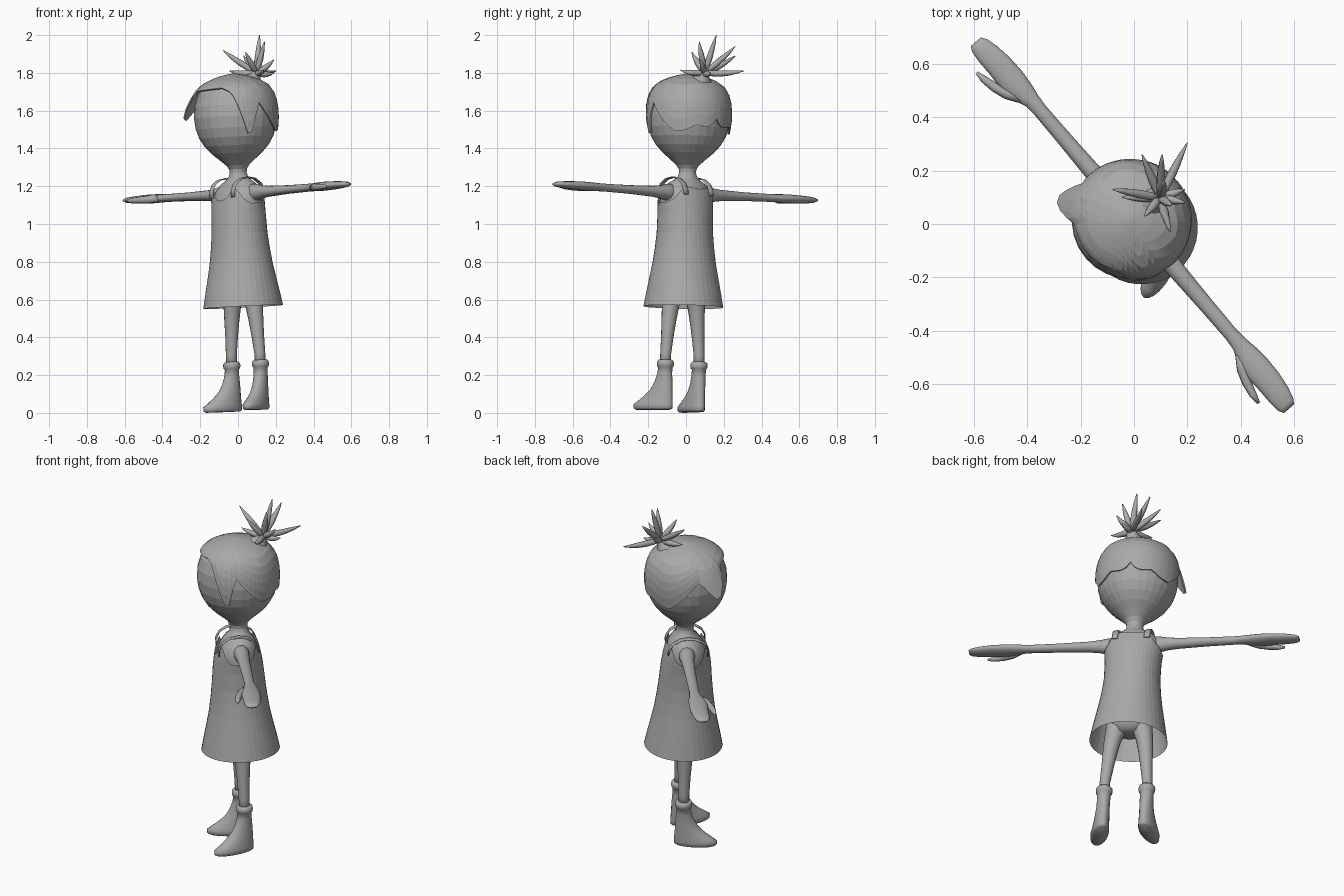
import bpy, bmesh, math
from mathutils import Vector as V, Matrix, Quaternion

grey = bpy.data.materials.new("plain_grey")
grey.diffuse_color = (0.4, 0.4, 0.4, 1)

# The figure is built upright facing -y, then turned and leaned slightly
lean = V((0, 0, 1)).rotation_difference(V((-0.05, 0.02, 1))).to_matrix().to_4x4()
POSE = Matrix.Translation((0.055, -0.025, 0.012)) @ lean @ Matrix.Rotation(math.radians(-49.5), 4, 'Z')


def interp(table, x, k=1):
    """Linear lookup in a table of rows sorted by their first value."""
    if x <= table[0][0]:
        return table[0][k]
    for a, b in zip(table, table[1:]):
        if x <= b[0]:
            return a[k] + (b[k] - a[k]) * (x - a[0]) / (b[0] - a[0])
    return table[-1][k]


def skin(name, rows, cap=(True, True), smooth=False, mat=POSE):
    """Join closed rows of points into one surface."""
    bm = bmesh.new()
    vs = [[bm.verts.new(p) for p in row] for row in rows]
    n = len(rows[0])
    for a, b in zip(vs, vs[1:]):
        for i in range(n):
            j = (i + 1) % n
            bm.faces.new((a[i], a[j], b[j], b[i]))
    if cap[0]:
        bm.faces.new(vs[0])
    if cap[1]:
        bm.faces.new(vs[-1])
    bmesh.ops.recalc_face_normals(bm, faces=bm.faces)
    me = bpy.data.meshes.new(name)
    bm.to_mesh(me)
    bm.free()
    me.transform(mat)
    me.materials.append(grey)
    for p in me.polygons:
        p.use_smooth = smooth
    ob = bpy.data.objects.new(name, me)
    bpy.context.collection.objects.link(ob)
    return ob


def ring(c, u, v, n):
    c, u, v = V(c), V(u), V(v)
    return [c + u * math.cos(2 * math.pi * i / n) + v * math.sin(2 * math.pi * i / n) for i in range(n)]


def stack(rows, n, x=0.0):
    """Horizontal ellipses from rows of (z, rx, ry, y centre)."""
    return [ring((x, r[3], r[0]), (r[1], 0, 0), (0, r[2], 0), n) for r in rows]


def tube(name, pts, radii, n=8, mat=POSE):
    pts = [V(p) for p in pts]
    rows = []
    for i, p in enumerate(pts):
        t = (pts[min(i + 1, len(pts) - 1)] - pts[max(i - 1, 0)]).normalized()
        u = t.cross(V((0.31, -0.87, 0.12))).normalized()
        rows.append(ring(p, u * radii[i], t.cross(u) * radii[i], n))
    return skin(name, rows, smooth=True, mat=mat)


def around(n):
    for i in range(n):
        yield -math.pi + 2 * math.pi * i / n


# Torso and neck
skin("torso", stack([(0.60, .06, .06, 0), (0.64, .115, .085, 0), (0.72, .13, .11, 0), (0.90, .138, .128, 0),
                     (1.05, .143, .122, 0), (1.12, .150, .112, 0), (1.165, .145, .098, .005),
                     (1.20, .115, .078, .008), (1.222, .075, .06, .01), (1.24, .052, .05, .011),
                     (1.265, .044, .044, .012), (1.29, .046, .046, .012)], 24), smooth=True)

# Head
skin("head", stack([(z, r, r, .012) for z, r in
                    [(1.255, .044), (1.28, .047), (1.30, .06), (1.33, .093), (1.365, .134), (1.405, .17),
                     (1.45, .197), (1.50, .213), (1.56, .220), (1.62, .214), (1.68, .194),
                     (1.72, .165), (1.75, .12), (1.768, .05)]], 28))

# Dress body with scooped neckline and armholes
fit = [(0.55, .212, .212), (0.62, .20, .198), (0.70, .186, .180), (0.80, .168, .160), (0.92, .153, .146),
       (1.04, .154, .136), (1.12, .162, .124), (1.18, .156, .108)]
neckline = [(0, 1.115), (14, 1.122), (24, 1.15), (30, 1.18), (40, 1.17), (52, 1.125), (70, 1.095), (100, 1.095),
            (125, 1.12), (138, 1.16), (148, 1.185), (158, 1.18), (180, 1.172)]
rows = []
for z in [.55, .62, .70, .78, .86, .94, 1.02, 0.25, 0.5, 0.75, 1.0]:
    row = []
    for th in around(40):
        upper = len(rows) > 6
        h = 1.02 + (interp(neckline, abs(math.degrees(th))) - 1.02) * z if upper else z
        row.append((interp(fit, h) * math.sin(th), -interp(fit, h, 2) * math.cos(th), h))
    rows.append(row)
skin("dress", rows, cap=(False, False))

# Hair cap with a ragged edge and side locks
crown = [(1.40, .205), (1.46, .218), (1.50, .226), (1.56, .231), (1.62, .228), (1.67, .216), (1.715, .192),
         (1.745, .152), (1.765, .105), (1.778, .06), (1.786, .015)]
edge_left = [(0, 1.705), (30, 1.71), (42, 1.69), (50, 1.655), (58, 1.56), (66, 1.465), (72, 1.47), (78, 1.56),
             (84, 1.625), (92, 1.58), (105, 1.52), (120, 1.47), (135, 1.475), (150, 1.505), (165, 1.495),
             (173, 1.505), (180, 1.54)]
edge_right = [(0, 1.705), (30, 1.70), (40, 1.68), (50, 1.60), (56, 1.55), (62, 1.555), (70, 1.61),
              (78, 1.635)] + edge_left[8:]
rows = []
for t in [0, .06, .14, .24, .36, .5, .62, .74, .86, 1]:
    row = []
    for th in around(60):
        d = math.degrees(th)
        low = interp(edge_left if d > 0 else edge_right, abs(d))
        z = 1.786 - (1.786 - low) * t ** 1.5
        flare = 0.062 * max(0, 1 - abs(d + 57) / 20) * t ** 3      # right lock flicks outwards
        r = interp(crown, z) + flare
        row.append((r * math.sin(th), .012 - r * math.cos(th), z))
    rows.append(row)
hair = skin("hair_cap", rows, cap=(True, False))
shell = hair.modifiers.new("thickness", 'SOLIDIFY')
shell.thickness = 0.008
shell.offset = -1

# Topknot: stalk and curved spikes (placed in world space)
ID = Matrix.Identity(4)
root = V((.098, .098, 1.80))
tube("topknot_stalk", [(.06, .075, 1.72), (.077, .085, 1.755), (.09, .093, 1.78), root, (.104, .104, 1.825)],
     [.085, .058, .032, .024, .018], 12, ID)
tips = [(.20, .305, 1.81), (.114, .16, 2.0), (-.08, .13, 1.92), (.105, .26, 1.94), (.03, .26, 1.89),
        (.135, -.03, 1.815), (.14, .07, 1.965), (.19, .08, 1.87), (.04, .03, 1.91), (-.045, .10, 1.81),
        (.19, .13, 1.80)]
for k, tip in enumerate(tips):
    tip = V(tip)
    flat = tip.z < 1.9
    mid = (root + tip) / 2 + V((0, 0, -.015 if flat else -.01)) + (tip - root) * (.05 if flat else .1)
    path = [root * (1 - t) ** 2 + mid * 2 * t * (1 - t) + tip * t * t for t in (0, .2, .4, .6, .8, 1)]
    tube("topknot_spike_%d" % (k + 1), path, [.012, .016, .017, .014, .009, .002], 8, ID)

for s, side in ((1, "left"), (-1, "right")):
    # Arm and mitten hand: x, y centre, half width, half thickness
    arm = [(.09, .008, .045, .048), (.14, .010, .043, .045), (.18, .012, .037, .036), (.24, .012, .033, .029),
           (.40, .012, .029, .023), (.55, .012, .027, .021), (.60, .012, .031, .021), (.65, .006, .045, .023),
           (.71, .004, .052, .024), (.78, .005, .049, .022), (.84, .001, .045, .019), (.885, -.003, .037, .015),
           (.905, -.004, .025, .008)]
    skin(side + "_arm", [ring((s * x, y, 1.149 + .01 * x), (0, w, 0), (0, 0, h), 16) for x, y, w, h in arm],
         smooth=True)
    tube(side + "_thumb", [(s * .63, -.012, 1.154), (s * .68, -.042, 1.153), (s * .73, -.062, 1.152),
                           (s * .78, -.073, 1.152), (s * .815, -.077, 1.152)],
         [.018, .021, .018, .014, .006], 10)

    # Dress strap over the shoulder: a flat ribbon along y, z
    path = [(-.108, 1.13), (-.108, 1.165), (-.088, 1.203), (-.05, 1.226), (0, 1.234), (.045, 1.226),
            (.085, 1.20), (.104, 1.165), (.108, 1.14)]
    rows = []
    for i, (y, z) in enumerate(path):
        a, b = path[max(i - 1, 0)], path[min(i + 1, len(path) - 1)]
        nrm = V((0, a[1] - b[1], b[0] - a[0])).normalized()
        rows.append(ring((s * .088, y, z), (.017, 0, 0), nrm * .004, 8))
    skin(side + "_strap", rows, smooth=True)

    # Leg
    leg = [(.22, .118, .029), (.30, .116, .029), (.40, .106, .034), (.48, .098, .040), (.55, .089, .046),
           (.62, .073, .056), (.70, .062, .062)]
    skin(side + "_leg", [ring((s * x, 0, z), (r, 0, 0), (0, r, 0), 16) for z, x, r in leg], smooth=True)

    # Boot with a rolled cuff, toes turned outwards
    boot = stack([(0, .038, .105, -.068), (.008, .046, .116, -.070), (.028, .047, .117, -.070),
                  (.048, .044, .102, -.056), (.075, .041, .082, -.038), (.11, .038, .063, -.020),
                  (.15, .036, .050, -.009), (.19, .036, .041, -.003), (.222, .037, .038, 0),
                  (.228, .043, .044, 0), (.242, .046, .046, 0), (.256, .044, .044, 0), (.264, .036, .036, 0),
                  (.262, .028, .028, 0)], 20)
    splay = Matrix.Rotation(math.radians(20 if s > 0 else -9), 4, 'Z')
    skin(side + "_boot", boot, smooth=True, mat=POSE @ Matrix.Translation((s * .117, 0, 0)) @ splay)

bpy.context.view_layer.update()
